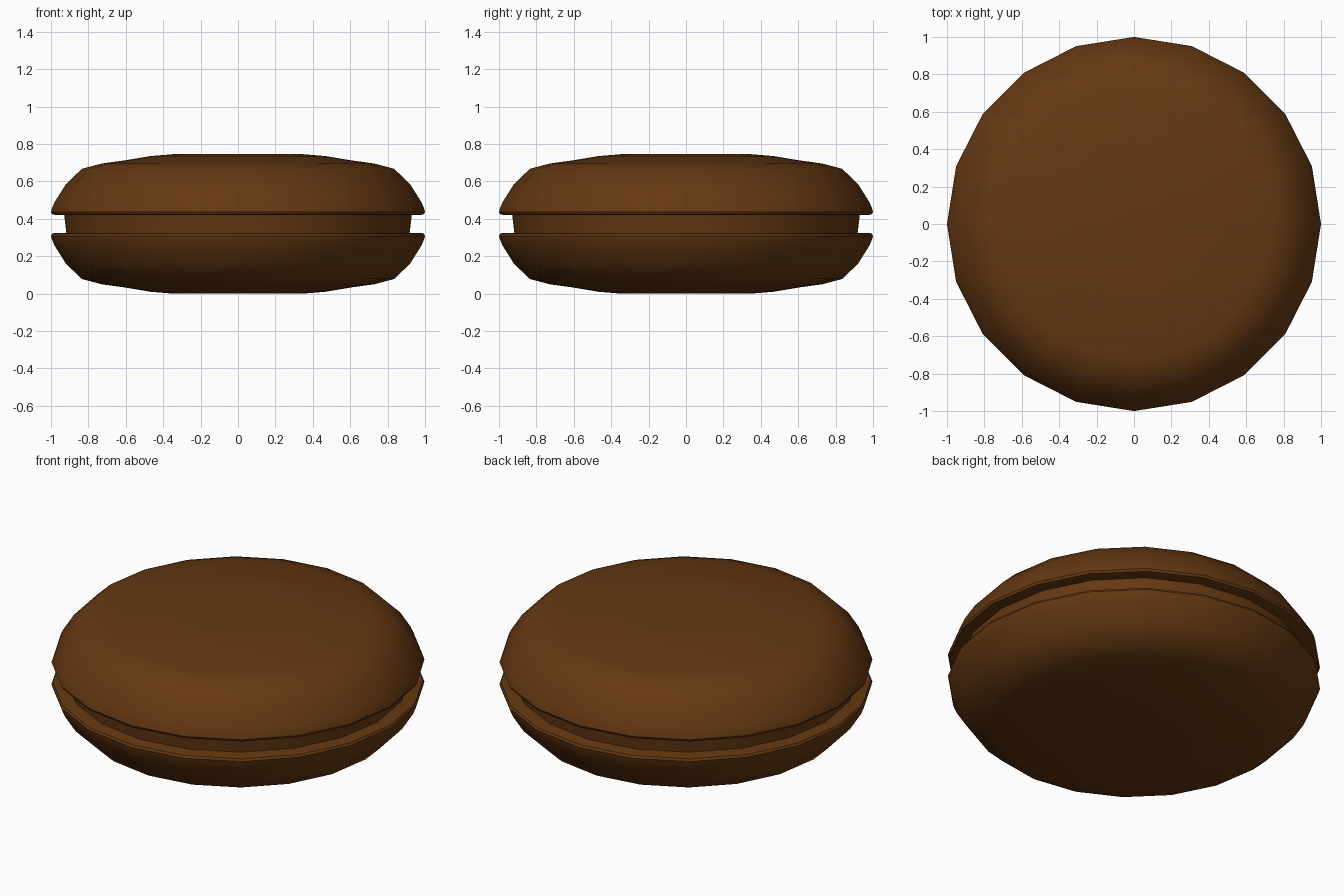
import bpy, bmesh, math

if "Cube" in bpy.data.objects:
    bpy.data.objects.remove(bpy.data.objects["Cube"])

SIDES = 20
MID = 0.3725  # mirror plane between the two shells

mat = bpy.data.materials.new("chocolate")
mat.diffuse_color = (0.13, 0.04, 0.006, 1)
mat.use_nodes = True
mat.node_tree.nodes["Principled BSDF"].inputs["Base Color"].default_value = mat.diffuse_color


def lathe(name, profile):
    """Spin an (r, z) profile that starts and ends on the axis into a closed solid."""
    bm = bmesh.new()
    verts = [bm.verts.new((r, 0, z)) for r, z in profile]
    edges = [bm.edges.new(pair) for pair in zip(verts, verts[1:])]
    bmesh.ops.spin(bm, geom=verts + edges, cent=(0, 0, 0), axis=(0, 0, 1),
                   angle=2 * math.pi, steps=SIDES)
    bmesh.ops.remove_doubles(bm, verts=bm.verts, dist=1e-4)
    bmesh.ops.recalc_face_normals(bm, faces=bm.faces)
    mesh = bpy.data.meshes.new(name)
    bm.to_mesh(mesh)
    bm.free()
    mesh.materials.append(mat)
    obj = bpy.data.objects.new(name, mesh)
    bpy.context.collection.objects.link(obj)
    bpy.ops.object.select_all(action='DESELECT')
    obj.select_set(True)
    bpy.context.view_layer.objects.active = obj
    bpy.ops.object.shade_smooth_by_angle(angle=math.radians(40))
    return obj


# Domed shell with a rounded rim and flat underside
shell = [(0, 0.745), (0.35, 0.745), (0.47, 0.735), (0.60, 0.713), (0.73, 0.695),
         (0.835, 0.667), (0.92, 0.585), (0.98, 0.49), (0.995, 0.455), (1.0, 0.437),
         (0.993, 0.424), (0.975, 0.42), (0, 0.42)]
lathe("top_shell", shell)
lathe("bottom_shell", [(r, 2 * MID - z) for r, z in shell])

# Recessed filling between the shells
lathe("filling", [(0, 0.43), (0.93, 0.43), (0.917, 0.315), (0, 0.315)])
